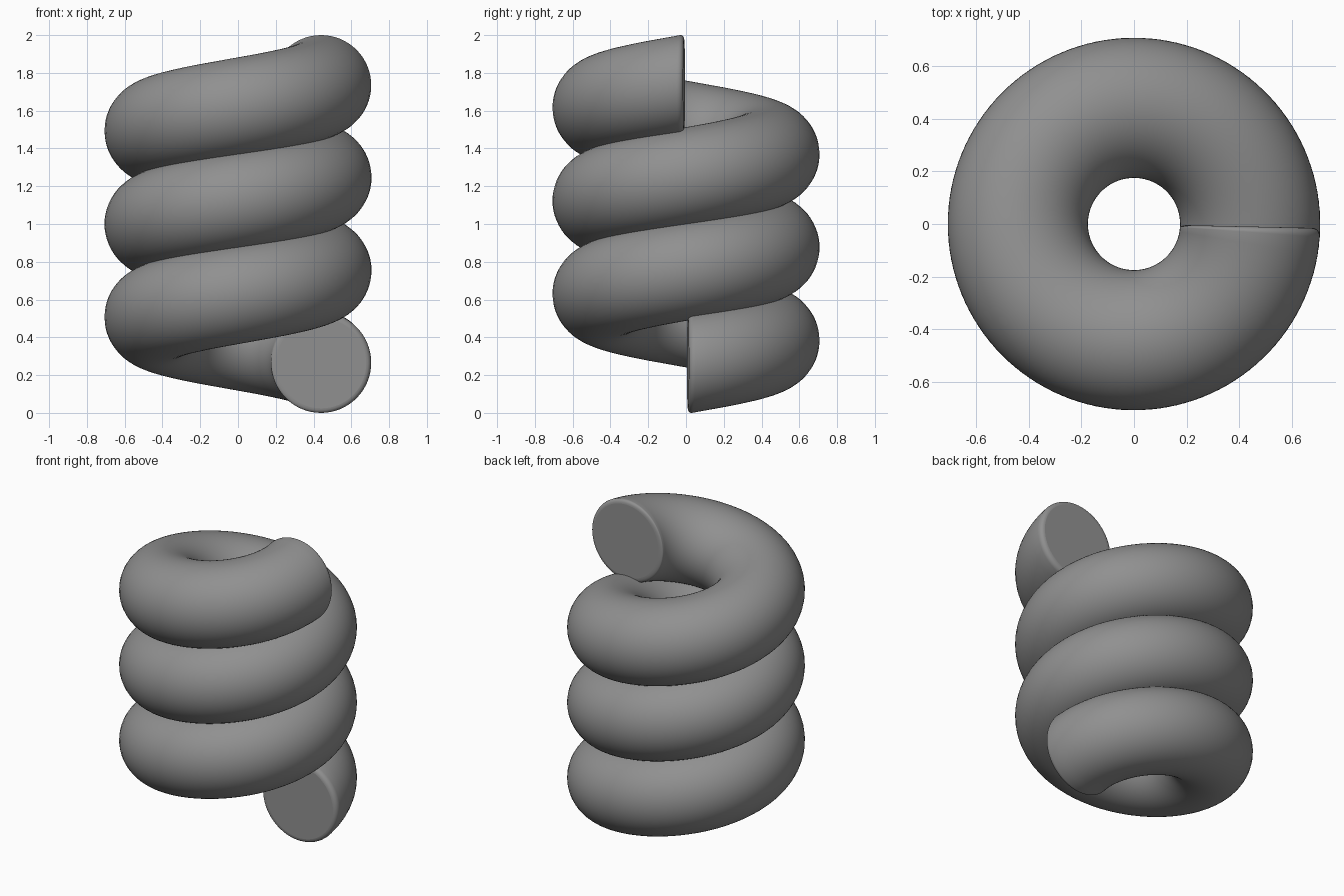
import bpy
import bmesh
from math import sin, cos, tau, pi

cube = bpy.data.objects.get("Cube")
if cube:
    bpy.data.objects.remove(cube, do_unlink=True)

COIL_RADIUS = 0.441
TUBE_RADIUS = 0.266
TURNS = 3
STEPS_PER_TURN = 64
SIDES = 64
CAP_ANGLE = 0.022      # each cap stops this far short of the full turn
BODY_ANGLE = 0.07      # the tube reaches full thickness here
ROUND_INSET = 0.028    # how far the end cap shrinks
ROUND_STEPS = 5

TOTAL = tau * TURNS
BODY_LENGTH = TOTAL - 2 * BODY_ANGLE
RISE = 2 - 2 * TUBE_RADIUS


def add_ring(bm, angle, radius):
    """Circular section standing upright in the plane through the coil axis."""
    height = TUBE_RADIUS + RISE * (angle - BODY_ANGLE) / BODY_LENGTH
    ring = []
    for i in range(SIDES):
        a = tau * i / SIDES
        reach = COIL_RADIUS + radius * cos(a)
        ring.append(bm.verts.new((reach * cos(angle), reach * sin(angle),
                                  height + radius * sin(a))))
    return ring


# Stations along the coil: rounded start, even body, rounded finish
start = []
for i in range(ROUND_STEPS):
    t = pi / 2 * i / ROUND_STEPS
    start.append((BODY_ANGLE - (BODY_ANGLE - CAP_ANGLE) * cos(t),
                  TUBE_RADIUS - ROUND_INSET * (1 - sin(t))))
count = STEPS_PER_TURN * TURNS
body = [(BODY_ANGLE + BODY_LENGTH * i / count, TUBE_RADIUS)
        for i in range(count + 1)]
finish = [(TOTAL - angle, radius) for angle, radius in reversed(start)]

# Tube skin and flat end caps
bm = bmesh.new()
rings = [add_ring(bm, angle, radius) for angle, radius in start + body + finish]
for near, far in zip(rings, rings[1:]):
    for i in range(SIDES):
        j = (i + 1) % SIDES
        bm.faces.new((near[i], near[j], far[j], far[i])).smooth = True
bm.faces.new(rings[0])
bm.faces.new(rings[-1])
bmesh.ops.recalc_face_normals(bm, faces=bm.faces)

mesh = bpy.data.meshes.new("coil_spring")
bm.to_mesh(mesh)
bm.free()
coil = bpy.data.objects.new("coil_spring", mesh)
bpy.context.collection.objects.link(coil)

# Dark grey metal
grey = (0.28, 0.28, 0.28, 1)
material = bpy.data.materials.new("dark_grey")
material.use_nodes = True
material.diffuse_color = grey
material.node_tree.nodes["Principled BSDF"].inputs["Base Color"].default_value = grey
mesh.materials.append(material)
